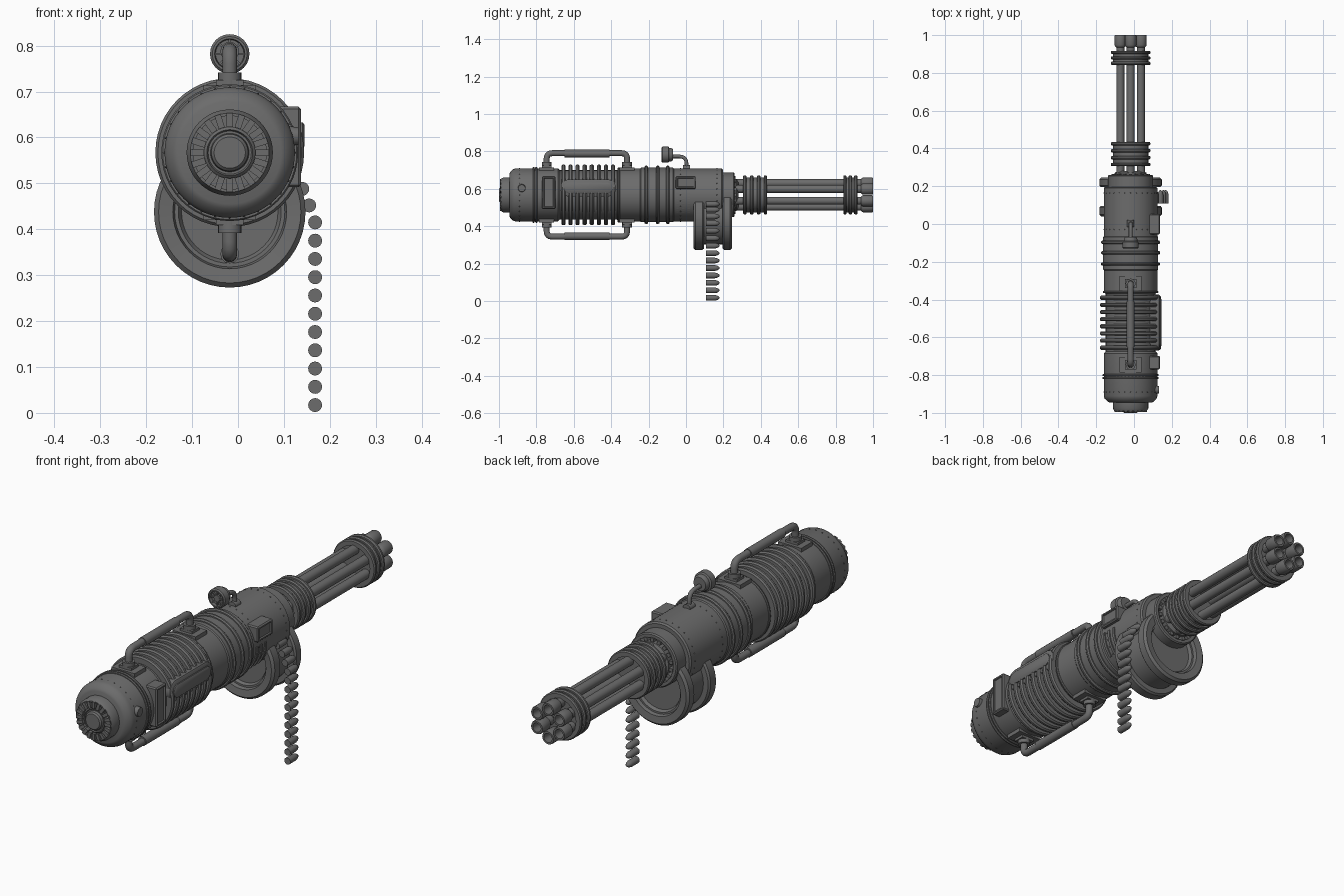
import bpy, bmesh, math
from mathutils import Vector, Matrix

cube = bpy.data.objects.get("Cube")
if cube:
    bpy.data.objects.remove(cube)

CX, CZ = -0.018, 0.567          # main axis, running along y
TAU = math.tau

steel = bpy.data.materials.new("dark_steel")
steel.use_nodes = True
GREY = (0.15, 0.15, 0.15, 1)
steel.diffuse_color = GREY
steel.node_tree.nodes["Principled BSDF"].inputs["Base Color"].default_value = GREY


def finish(obj, angle=35):
    if not obj.data.materials:
        obj.data.materials.append(steel)
    bpy.ops.object.select_all(action='DESELECT')
    obj.select_set(True)
    bpy.context.view_layer.objects.active = obj
    bpy.ops.object.shade_smooth_by_angle(angle=math.radians(angle))
    return obj


def from_bmesh(name, bm, angle=35):
    bmesh.ops.recalc_face_normals(bm, faces=bm.faces)
    mesh = bpy.data.meshes.new(name)
    bm.to_mesh(mesh)
    bm.free()
    obj = bpy.data.objects.new(name, mesh)
    bpy.context.collection.objects.link(obj)
    return finish(obj, angle)


def add_lathe(bm, profile, x=CX, z=CZ, sides=48):
    """Spin (radius, y) points about an axis along y."""
    rings = []
    for r, y in profile:
        if r == 0:
            rings.append([bm.verts.new((x, y, z))] * sides)
        else:
            rings.append([bm.verts.new((x + r * math.sin(TAU * i / sides), y,
                                        z + r * math.cos(TAU * i / sides))) for i in range(sides)])
    for a, b in zip(rings, rings[1:]):
        for i in range(sides):
            j = (i + 1) % sides
            corners = list(dict.fromkeys((a[i], a[j], b[j], b[i])))
            if len(corners) > 2:
                bm.faces.new(corners)


def lathe(name, profile, x=CX, z=CZ, sides=48):
    bm = bmesh.new()
    add_lathe(bm, profile, x, z, sides)
    return from_bmesh(name, bm)


def ring_stack(name, ys, inner, outer, width):
    """Row of bevelled collars round the main axis."""
    bm = bmesh.new()
    h = width / 2
    for y in ys:
        add_lathe(bm, [(inner, y - h), (outer - h * .5, y - h), (outer, y - h * .4),
                       (outer, y + h * .4), (outer - h * .5, y + h), (inner, y + h)])
    return from_bmesh(name, bm)


def add_box(bm, centre, size, rot=Matrix()):
    m = Matrix.Translation(centre) @ rot @ Matrix.Diagonal((*size, 1))
    return bmesh.ops.create_cube(bm, size=1, matrix=m)["verts"]


def radial_blocks(name, count, radius, y, size):
    bm = bmesh.new()
    for i in range(count):
        rot = Matrix.Rotation(TAU * i / count, 4, 'Y')
        pos = Vector((CX, y, CZ)) + rot @ Vector((0, 0, radius))
        add_box(bm, pos, size, rot)
    return from_bmesh(name, bm)


def pipe(name, points, radius, bend=0.03):
    """Round pipe through the points, with filleted corners."""
    pts = [Vector(p) for p in points]
    path = [pts[0]]
    for a, b, c in zip(pts, pts[1:], pts[2:]):
        s, e = b + (a - b).normalized() * bend, b + (c - b).normalized() * bend
        path += [s.lerp(b, t).lerp(b.lerp(e, t), t) for t in (0, .25, .5, .75, 1)]
    path.append(pts[-1])
    curve = bpy.data.curves.new(name, 'CURVE')
    curve.dimensions = '3D'
    curve.bevel_depth = radius
    curve.bevel_resolution = 4
    curve.use_fill_caps = True
    spline = curve.splines.new('POLY')
    spline.points.add(len(path) - 1)
    for p, co in zip(spline.points, path):
        p.co = (*co, 1)
    obj = bpy.data.objects.new(name, curve)
    bpy.context.collection.objects.link(obj)
    bpy.ops.object.select_all(action='DESELECT')
    obj.select_set(True)
    bpy.context.view_layer.objects.active = obj
    bpy.ops.object.convert(target='MESH')
    return finish(bpy.context.object, 50)


def side_box(name, y0, y1, z0, z1, x0=0.05, x1=0.137):
    """Box on the left side with a recessed outer panel."""
    bm = bmesh.new()
    add_box(bm, ((x0 + x1) / 2, (y0 + y1) / 2, (z0 + z1) / 2), (x1 - x0, y1 - y0, z1 - z0))
    bmesh.ops.bevel(bm, geom=bm.edges[:], offset=.005, segments=1, affect='EDGES')
    face = max(bm.faces, key=lambda f: f.calc_center_median().x)
    bmesh.ops.inset_region(bm, faces=[face], thickness=.008)
    bmesh.ops.inset_region(bm, faces=[face], thickness=.003, depth=-.006)
    return from_bmesh(name, bm, 20)


# Main housing, narrowed where the cooling fins sit
lathe("housing", [(0, -.945), (.112, -.945), (.122, -.94), (.137, -.925), (.142, -.91), (.142, -.685),
                  (.132, -.675), (.132, -.37), (.142, -.36), (.142, -.245), (.146, -.24), (.146, -.07),
                  (.142, -.065), (.142, .19), (.136, .197), (.119, .197), (.119, .255), (.114, .26),
                  (.1, .26), (.1, .235), (0, .235)], sides=64)
ring_stack("rear_bands", (-.815, -.8), .13, .149, .012)
ring_stack("cooling_fins", [-.655 + .0378 * i for i in range(8)], .12, .162, .022)
ring_stack("fin_end_band", (-.36,), .13, .147, .012)
ring_stack("middle_bands", (-.212, -.152, -.097), .13, .156, .018)

# Rear vent: outer rim, radial vanes and hub
lathe("rear_vent_rim", [(.094, -.94), (.094, -.975), (.086, -.99), (.08, -.99), (.08, -.955), (0, -.955)])
lathe("rear_vent_hub", [(.056, -.95), (.056, -.982), (.05, -.988), (.047, -.982), (.042, -.982),
                        (.04, -.994), (.034, -1), (0, -1)])
radial_blocks("rear_vent_vanes", 20, .071, -.975, (.014, .04, .03))

# Bearing with blocks, and the six barrels held by two clamps
lathe("barrel_bearing", [(0, .23), (.085, .23), (.085, .27), (.07, .28), (0, .28)])
radial_blocks("bearing_blocks", 18, .094, .25, (.016, .03, .016))
for name, y0, y1, count in (("rear_clamp", .315, .425, 4), ("front_clamp", .85, .908, 3)):
    lathe(name + "_core", [(0, y0), (.094, y0), (.094, y1), (0, y1)])
    ring_stack(name + "_rings", [y0 + (y1 - y0) * i / (count - 1) for i in range(count)], .08, .105, .018)
bm = bmesh.new()
for i in range(6):
    x, z = CX + .063 * math.sin(TAU * i / 6), CZ + .063 * math.cos(TAU * i / 6)
    add_lathe(bm, [(0, .26), (.021, .26), (.021, .935), (.027, .94), (.03, .947), (.03, .995),
                   (.028, 1), (.02, 1), (.019, .94), (0, .94)], x, z, 20)
from_bmesh("barrels", bm)

# Carrying handles above and below the housing
for name, s in (("top", 1), ("bottom", -1)):
    def at(y, h):
        return (CX, y, CZ + s * h)
    ends = (-.745, -.315)
    pipe(name + "_handle", [at(ends[0], .13), at(ends[0], .223), at(ends[1], .223), at(ends[1], .13)], .016)
    pipe(name + "_handle_grip", [at(-.65, .221), at(-.41, .221)], .0205)
    bm = bmesh.new()
    for y in ends:
        verts = add_box(bm, at(y, .13), (.115, .08, .034))
        add_box(bm, at(y, .15), (.06, .05, .016))
        bmesh.ops.create_cone(bm, cap_ends=True, segments=16, radius1=.026, radius2=.026, depth=.03,
                              matrix=Matrix.Translation(at(y, .16)))
    from_bmesh(name + "_handle_feet", bm)

# Gauge on a bent stalk
pipe("gauge_stalk", [(CX, .003, .69), (CX, .003, .773), (CX, -.09, .773)], .010, .04)
lathe("gauge_stalk_base", [(0, -.016), (.018, -.016), (.018, .022), (0, .022)], z=.708, sides=16)
lathe("gauge_dial", [(0, -.07), (.03, -.07), (.036, -.08), (.036, -.09), (.043, -.094), (.043, -.125),
                     (.038, -.13), (.033, -.13), (.031, -.117), (.016, -.117), (.014, -.125), (0, -.125)],
      z=.782, sides=24)
bm = bmesh.new()
for i in range(8):
    rot = Matrix.Rotation(TAU * i / 8, 4, 'Y')
    add_box(bm, Vector((CX, -.119, .782)) + rot @ Vector((0, 0, .024)), (.005, .01, .02), rot)
from_bmesh("gauge_ticks", bm)

# Left side fittings
side_box("rear_side_box", -.77, -.698, .492, .667)
side_box("front_side_box", -.055, .052, .598, .667)
lathe_button = bmesh.new()
bmesh.ops.create_cone(lathe_button, cap_ends=True, segments=24, radius1=.023, radius2=.019, depth=.03,
                      matrix=Matrix.Translation((.117, -.878, .603)) @ Matrix.Rotation(math.pi / 2, 4, 'Y'))
from_bmesh("side_button", lathe_button)


def stadium(name, half_len, half_height, x0, x1):
    """Rounded-end plate facing +x."""
    bm = bmesh.new()
    ring = []
    for i in range(24):
        a = TAU * (i + .5) / 24
        shift = math.copysign(half_len - half_height, math.cos(a))
        ring.append(bm.verts.new((x0, -.522 + shift + half_height * math.cos(a),
                                  .604 + half_height * math.sin(a))))
    face = bm.faces.new(ring)
    out = bmesh.ops.extrude_face_region(bm, geom=[face])["geom"]
    bmesh.ops.translate(bm, vec=(x1 - x0, 0, 0), verts=[g for g in out if isinstance(g, bmesh.types.BMVert)])
    bmesh.ops.recalc_face_normals(bm, faces=bm.faces)
    top = max(bm.faces, key=lambda f: f.calc_center_median().x)
    bmesh.ops.inset_region(bm, faces=[top], thickness=.006, depth=.004)
    return from_bmesh(name, bm)


stadium("side_panel_frame", .148, .046, .08, .132)
stadium("side_panel", .13, .029, .08, .141)

# Raised ribs on the lower left, following the housing curve
bm = bmesh.new()
for y in (-.045, -.015, .015):
    for i in range(8):
        rot = Matrix.Rotation(math.radians(90 + 5.5 * i), 4, 'Y')
        add_box(bm, Vector((CX, y, CZ)) + rot @ Vector((0, 0, .141)), (.0145, .012, .012), rot)
from_bmesh("side_ribs", bm)

# Rivets round the housing
bm = bmesh.new()
for y in (-.89, -.03, .165):
    for i in range(28):
        a = TAU * i / 28
        bmesh.ops.create_icosphere(bm, subdivisions=1, radius=.0028, matrix=Matrix.Translation(
            (CX + .142 * math.sin(a), y, CZ + .142 * math.cos(a))))
from_bmesh("rivets", bm)

# Ammunition drum with dished faces and a channel between its flanges
lathe("ammo_drum", [(0, .075), (.105, .075), (.112, .062), (.12, .062), (.124, .045), (.155, .04),
                    (.165, .05), (.165, .088), (.158, .096), (.135, .096), (.135, .196), (.158, .196),
                    (.165, .203), (.165, .236), (.155, .246), (.124, .242), (.12, .226), (.112, .226),
                    (.105, .212), (0, .212)], z=.438)

# Belt of rounds hanging from the drum
bm = bmesh.new()
spots = [(.168, .017 + .0398 * i) for i in range(11)] + [(.155, .452), (.14, .488), (.115, .518)]
for x, z in spots:
    add_lathe(bm, [(0, .108), (.0152, .108), (.0152, .155), (.012, .168), (.006, .177), (0, .18)], x, z, 16)
from_bmesh("ammo_belt", bm)
